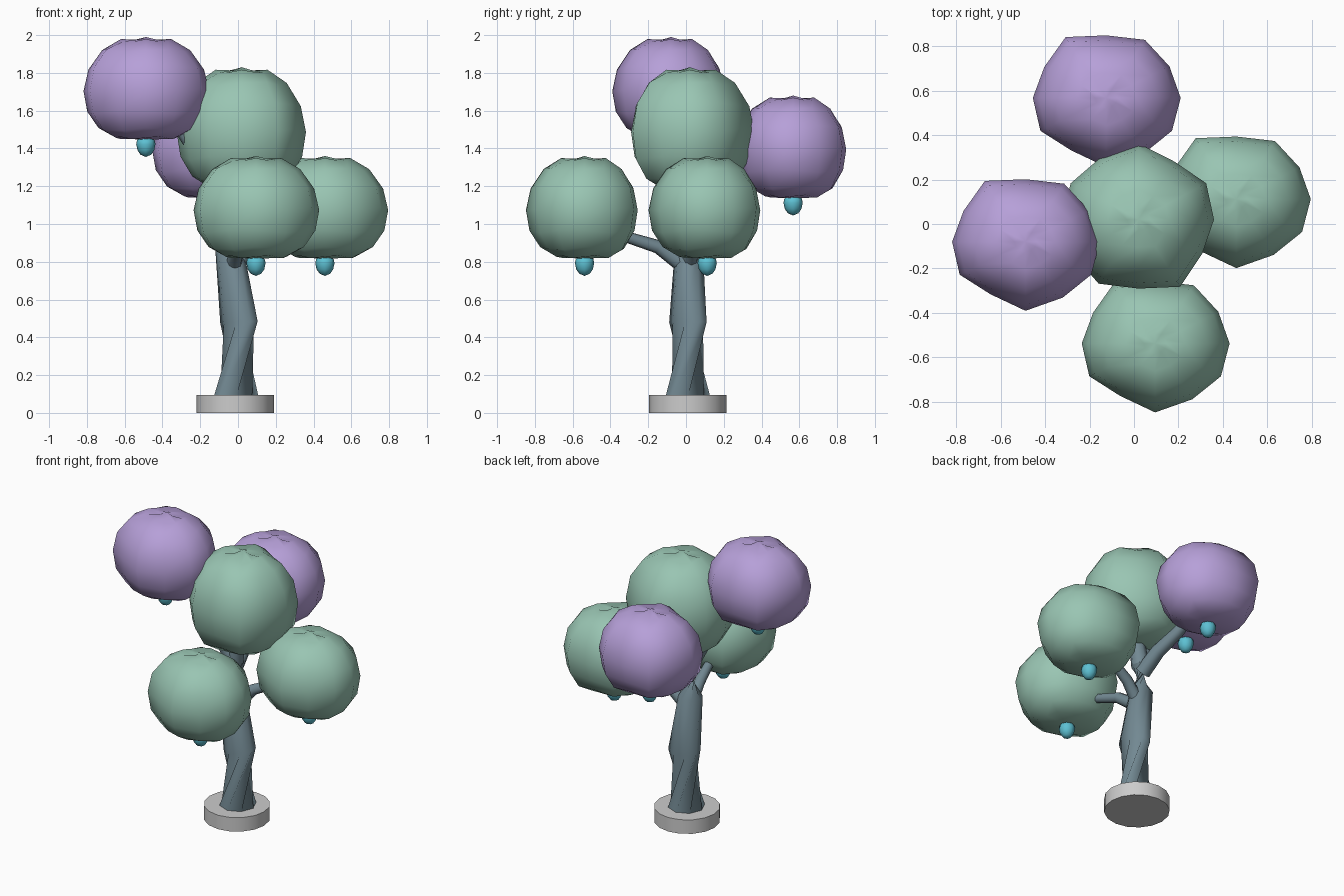
import bpy, bmesh, math
from mathutils import Vector

if "Cube" in bpy.data.objects:
    bpy.data.objects.remove(bpy.data.objects["Cube"])


def material(name, rgb):
    m = bpy.data.materials.new(name)
    m.diffuse_color = (*rgb, 1)
    m.use_nodes = True
    m.node_tree.nodes["Principled BSDF"].inputs["Base Color"].default_value = m.diffuse_color
    return m


GREEN = material("green_leaf", (0.32, 0.56, 0.45))
PURPLE = material("purple_leaf", (0.47, 0.35, 0.69))
BARK = material("bark", (0.17, 0.25, 0.29))
CYAN = material("fruit_cyan", (0.11, 0.53, 0.65))


def loft(name, rings, mat=None, angle=50, poles=None):
    """Skin equal-sized rings (bottom to top); close with poles or flat caps."""
    bm = bmesh.new()
    vs = [[bm.verts.new(p) for p in r] for r in rings]
    n = len(vs[0])
    for a, b in zip(vs, vs[1:]):
        for i in range(n):
            j = (i + 1) % n
            bm.faces.new((a[i], a[j], b[j], b[i]))
    if poles:
        for ring, p in zip((vs[0], vs[-1]), poles):
            c = bm.verts.new(p)
            for i in range(n):
                bm.faces.new((ring[i], ring[(i + 1) % n], c))
    else:
        bm.faces.new(vs[0])
        bm.faces.new(vs[-1])
    bmesh.ops.recalc_face_normals(bm, faces=bm.faces)
    me = bpy.data.meshes.new(name)
    bm.to_mesh(me)
    bm.free()
    ob = bpy.data.objects.new(name, me)
    bpy.context.collection.objects.link(ob)
    if mat:
        me.materials.append(mat)
    bpy.ops.object.select_all(action='DESELECT')
    ob.select_set(True)
    bpy.context.view_layer.objects.active = ob
    bpy.ops.object.shade_smooth_by_angle(angle=math.radians(angle))
    return ob


def tube(name, path, n=8):
    """Tapered limb; path entries are x, y, z, radius."""
    pts = [Vector(p[:3]) for p in path]
    rings = []
    for k, p in enumerate(pts):
        d = pts[min(k + 1, len(pts) - 1)] - pts[max(k - 1, 0)]
        if k == 0 and p.z < 0.2:
            d = Vector((0, 0, 1))
        q = d.to_track_quat('Z', 'Y')
        r = path[k][3]
        rings.append([p + q @ Vector((r * math.cos(t), r * math.sin(t), 0))
                      for t in (2 * math.pi * i / n for i in range(n))])
    return loft(name, rings, BARK)


# lumpy foliage: side profile (radius, height) and outline factor per segment
PROFILE = [(0.48, -0.94), (0.76, -0.78), (0.94, -0.45), (1.0, -0.02),
           (0.92, 0.40), (0.70, 0.74), (0.40, 0.93), (0.15, 0.94)]
LUMPS = [1.0, 0.98, 1.04, 0.97, 1.09, 0.96, 0.985, 1.02, 0.94, 1.07, 1.0, 1.02]


def foliage(name, c, size, mat, turn=0):
    rings = []
    for k, (r, z) in enumerate(PROFILE):
        ring = []
        for i, f in enumerate(LUMPS):
            t = math.radians(30 * i + turn)
            dz = 0.03 * math.sin(i * 2.1 + k * 1.3)
            ring.append((c[0] + size[0] * r * f * math.cos(t),
                         c[1] + size[1] * r * f * math.sin(t),
                         c[2] + size[2] * (z + dz)))
        rings.append(ring)
    poles = [(c[0], c[1], c[2] + s * size[2]) for s in (-0.97, 1.0)]
    loft(name, rings, mat, 60, poles)


def fruit(name, x, y, z):
    prof = [(0.028, 0.012), (0.044, 0.035), (0.051, 0.068), (0.046, 0.09),
            (0.022, 0.102), (0.02, 0.13)]
    rings = [[(x + r * math.cos(math.pi * i / 4), y + r * math.sin(math.pi * i / 4), z + h)
              for i in range(8)] for r, h in prof]
    loft(name, rings, CYAN, 50, [(x, y, z), (x, y, z + 0.14)])


# base disk
loft("base_disk", [[(-0.015 + 0.205 * math.cos(math.pi * i / 8),
                     0.01 + 0.205 * math.sin(math.pi * i / 8), z)
                    for i in range(16)] for z in (0, 0.095)])

# trunk and branches
tube("trunk", [(-0.01, 0.01, 0.08, 0.12), (0.005, 0.01, 0.48, 0.1),
               (-0.045, 0.015, 0.86, 0.075), (-0.04, 0.015, 1.05, 0.058),
               (0, 0.01, 1.3, 0.045)])
tube("branch_front", [(-0.02, -0.04, 0.8, 0.042), (0.0, -0.15, 0.88, 0.036),
                      (0.04, -0.31, 0.93, 0.03), (0.07, -0.42, 1.0, 0.025)])
tube("branch_right", [(0.0, 0.02, 0.8, 0.042), (0.09, 0.04, 0.89, 0.036),
                      (0.22, 0.07, 0.95, 0.03), (0.34, 0.09, 1.02, 0.025)])
tube("branch_back", [(-0.045, 0.03, 1.0, 0.05), (-0.06, 0.16, 1.1, 0.045),
                     (-0.09, 0.32, 1.18, 0.038), (-0.12, 0.45, 1.28, 0.03)])
tube("branch_left", [(-0.045, 0.0, 1.08, 0.05), (-0.15, -0.03, 1.28, 0.043),
                     (-0.3, -0.06, 1.5, 0.036), (-0.42, -0.08, 1.62, 0.03)])

# crown and four outer foliage balls, each outer ball with a hanging fruit
foliage("foliage_crown", (0.02, 0.02, 1.5), (0.345, 0.32, 0.33), GREEN, 180)
for side, c, mat in [("left", (-0.488, -0.08, 1.715), PURPLE),
                     ("back", (-0.125, 0.567, 1.405), PURPLE),
                     ("right", (0.46, 0.112, 1.085), GREEN),
                     ("front", (0.095, -0.537, 1.085), GREEN)]:
    foliage("foliage_" + side, c, (0.335, 0.29, 0.275), mat)
    fruit("fruit_" + side, c[0], c[1], c[2] - 0.36)
